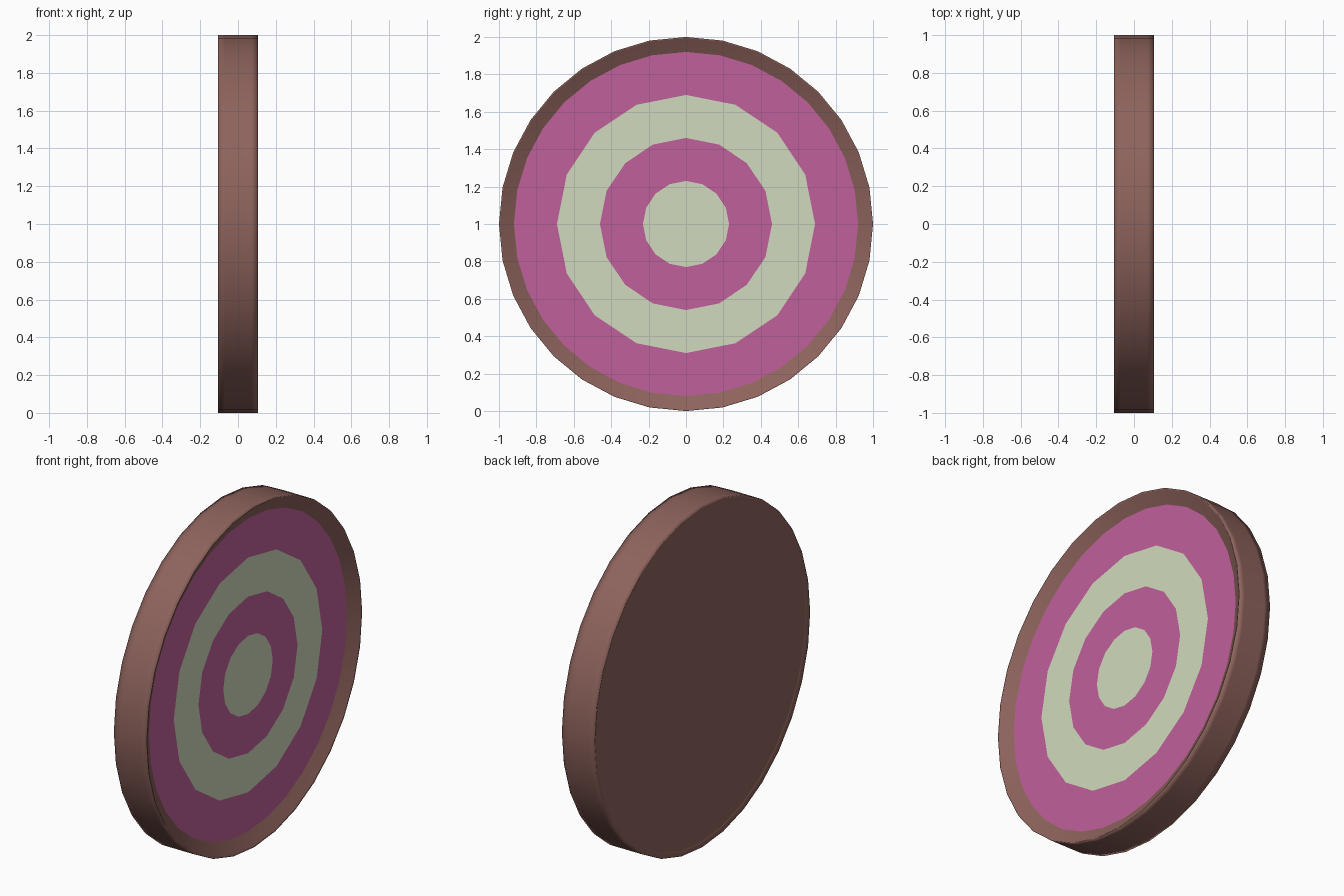
import bpy, bmesh
from math import sin, cos, pi

if "Cube" in bpy.data.objects:
    bpy.data.objects.remove(bpy.data.objects["Cube"])

N = 32          # sides of the rim
FACE_X = 0.065  # depth of the recessed painted face


def material(name, color):
    m = bpy.data.materials.new(name)
    m.diffuse_color = (*color, 1)
    m.use_nodes = True
    m.node_tree.nodes["Principled BSDF"].inputs["Base Color"].default_value = m.diffuse_color
    return m


brown = material("brown_wood", (0.27, 0.125, 0.108))
pink = material("pink_paint", (0.53, 0.12, 0.33))
cream = material("cream_paint", (0.64, 0.70, 0.51))


def circle(bm, x, r, n):
    return [bm.verts.new((x, r * sin(2 * pi * k / n), 1 + r * cos(2 * pi * k / n)))
            for k in range(n)]


def finish(bm, name, mats):
    me = bpy.data.meshes.new(name)
    bm.to_mesh(me)
    bm.free()
    for m in mats:
        me.materials.append(m)
    ob = bpy.data.objects.new(name, me)
    bpy.context.collection.objects.link(ob)


# Rim and back board: lathed profile (x, radius) from back to front
profile = [(-0.095, 0.975), (-0.107, 1), (-0.07, 1), (0.07, 1),
           (0.107, 1), (0.103, 0.993), (FACE_X, 0.92)]
bm = bmesh.new()
rings = [circle(bm, x, r, N) for x, r in profile]
for a, b in zip(rings, rings[1:]):
    for k in range(N):
        j = (k + 1) % N
        bm.faces.new((a[k], b[k], b[j], a[j])).smooth = True
back = bm.faces.new(rings[0])
for e in back.edges:
    e.smooth = False
finish(bm, "rim_and_back", [brown])

# Painted face: 32-sided outside, 16-sided rings inside
bm = bmesh.new()
outer = circle(bm, FACE_X, 0.92, N)
inner = [circle(bm, FACE_X, r, 16) for r in (0.69, 0.46, 0.23)]
for k in range(16):
    j = (k + 1) % 16
    a = inner[0]
    bm.faces.new((a[k], a[j], outer[2 * j], outer[2 * k + 1], outer[2 * k]))
    for i in range(2):
        a, b = inner[i], inner[i + 1]
        bm.faces.new((a[k], b[k], b[j], a[j])).material_index = 1 - i
bm.faces.new(inner[2][::-1]).material_index = 1
finish(bm, "target_face", [pink, cream])
for f in bpy.data.objects["target_face"].data.polygons:
    if f.normal.x < 0:
        f.flip()
